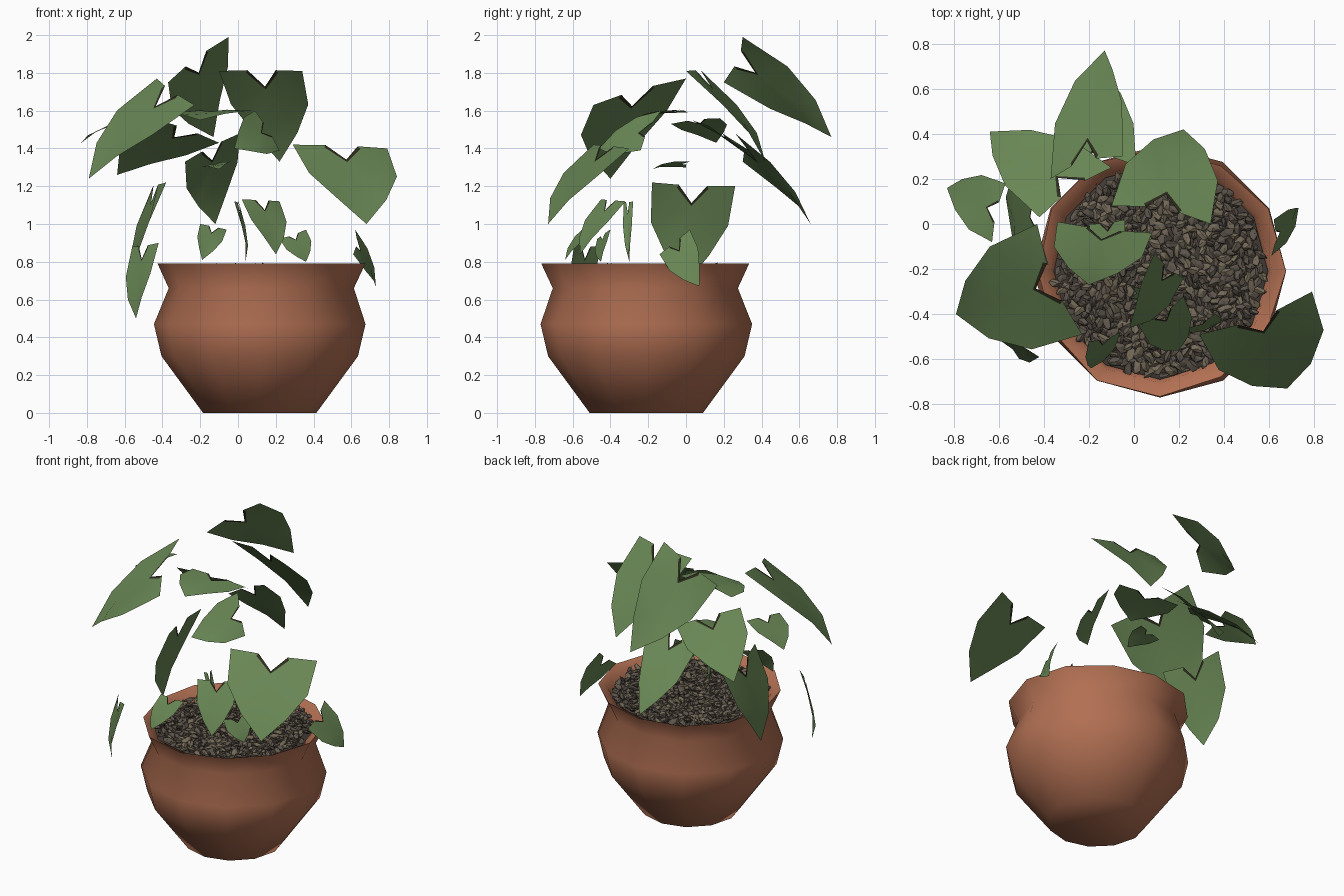
import bpy, bmesh, math, random
from mathutils import Vector, Matrix

if "Cube" in bpy.data.objects:
    bpy.data.objects.remove(bpy.data.objects["Cube"], do_unlink=True)
random.seed(4)


def material(name, rgb):
    m = bpy.data.materials.new(name)
    m.use_nodes = True
    color = (*rgb, 1)
    m.diffuse_color = color
    bsdf = m.node_tree.nodes["Principled BSDF"]
    bsdf.inputs["Base Color"].default_value = color
    bsdf.inputs["Roughness"].default_value = 0.8
    return m


TERRACOTTA = material("terracotta", (0.44, 0.16, 0.085))
GREEN = material("leaf green", (0.14, 0.24, 0.09))
EDGE = material("dark leaf edge", (0.025, 0.025, 0.012))
SOIL = material("dark soil", (0.055, 0.043, 0.036))
PEBBLE = material("brown pebble", (0.11, 0.09, 0.07))
PALE_PEBBLE = material("tan pebble", (0.17, 0.14, 0.095))
CENTER = Vector((0.115, -0.21, 0))


def finish(name, bm, mats, smooth=None):
    mesh = bpy.data.meshes.new(name)
    bm.to_mesh(mesh)
    bm.free()
    for mat in mats:
        mesh.materials.append(mat)
    ob = bpy.data.objects.new(name, mesh)
    bpy.context.collection.objects.link(ob)
    if smooth:
        bpy.ops.object.select_all(action="DESELECT")
        bpy.context.view_layer.objects.active = ob
        ob.select_set(True)
        bpy.ops.object.shade_smooth_by_angle(angle=math.radians(smooth))


# Pot: a low-sided lathe with a wavy rim and an inner lip
def make_pot(sides=12):
    profile = [(0.3, 0), (0.52, 0.3), (0.56, 0.47),
               (0.49, 0.66), (0.55, 0.79), (0.49, 0.76), (0.47, 0.68)]
    bm = bmesh.new()
    rings = []
    for i, (r, z) in enumerate(profile):
        ring = []
        for k in range(sides):
            a = math.tau * k / sides
            wave = 1 + (0.02 * math.sin(3 * a + 1) if i > 2 else 0)
            p = Vector((r * wave * math.cos(a), r * wave * math.sin(a), z))
            ring.append(bm.verts.new(CENTER + p))
        rings.append(ring)
    for low, high in zip(rings, rings[1:]):
        for k in range(sides):
            n = (k + 1) % sides
            bm.faces.new((low[k], low[n], high[n], high[k]))
    bm.faces.new(rings[0][::-1])
    finish("pot", bm, [TERRACOTTA], 58)


# Soil disc, slightly domed
def make_soil():
    bm = bmesh.new()
    bmesh.ops.create_cone(bm, cap_ends=True, segments=12, radius1=0.48,
                          radius2=0.3, depth=0.04,
                          matrix=Matrix.Translation(CENTER + Vector((0, 0, 0.73))))
    finish("soil", bm, [SOIL])


# Pebbles: angular chips scattered evenly over the soil, some paler
def make_pebbles(count=560):
    bm = bmesh.new()
    golden = math.pi * (3 - math.sqrt(5))
    for i in range(count):
        r = 0.46 * math.sqrt((i + 0.5) / count)
        a = golden * i
        spot = Vector((r * math.cos(a), r * math.sin(a), random.uniform(0.745, 0.77)))
        spin = Matrix.Rotation(random.uniform(0, math.tau), 4, "Z")
        tilt = Matrix.Rotation(random.uniform(-0.6, 0.6), 4, "X")
        size = random.uniform(0.7, 1.2)
        shape = Matrix.Diagonal((0.018 * size, 0.034 * size, 0.013 * size, 1))
        chip = bmesh.ops.create_icosphere(
            bm, subdivisions=1, radius=1,
            matrix=Matrix.Translation(CENTER + spot) @ spin @ tilt @ shape)
        pale = random.random() < 0.4
        for v in chip["verts"]:
            v.co += Vector([random.uniform(-0.005, 0.005) for _ in range(3)])
            for f in v.link_faces:
                f.material_index = int(pale)
    finish("pebbles", bm, [PEBBLE, PALE_PEBBLE])


# Heart-shaped leaf spanned by its tip and the two lobe corners
def make_leaf(name, tip, lobe_a, lobe_b, bulge=0.07):
    tip, lobe_a, lobe_b = Vector(tip), Vector(lobe_a), Vector(lobe_b)
    mid = (lobe_a + lobe_b) / 2
    along, side = tip - mid, (lobe_b - lobe_a) / 2
    up = along.cross(side).normalized()
    if up.z < 0:
        up.negate()
        side.negate()
    height = bulge * along.length
    bm = bmesh.new()

    def point(u, v, w):
        return bm.verts.new(mid + side * u + along * v + up * height * w)

    cut, notch = point(0, 0.2, 0.5), point(0, 0.23, 0.5)
    rib, end = point(0, 0.62, 0.9), point(0, 1, 0)
    for s in (-1, 1):
        lip, crown = point(0.34 * s, 0.02, 0.5), point(0.38 * s, 0.05, 0.5)
        corner, flank = point(s, 0, 0), point(0.93 * s, 0.42, 0.9)
        shoulder = point(0.52 * s, 0.74, 1)
        for loop in ((cut, lip, crown, notch), (notch, crown, flank),
                     (lip, corner, flank, crown),
                     (notch, flank, shoulder, rib), (rib, shoulder, end)):
            face = bm.faces.new(loop if s > 0 else loop[::-1])
            # dark rim inside the notch
            face.material_index = int(cut in loop)
    finish(name, bm, [GREEN, EDGE], 60)


make_pot()
make_soil()
make_pebbles()

# Upper canopy
make_leaf("top_back_leaf", (-0.13, 0.77, 1.46), (-0.05, 0.3, 1.99), (-0.37, 0.2, 1.75))
make_leaf("back_center_leaf", (0.22, 0.42, 1.33), (-0.1, 0.08, 1.81), (0.34, 0, 1.81))
make_leaf("front_left_leaf", (0.68, -0.73, 1), (0.29, -0.49, 1.42), (0.79, -0.3, 1.4))
make_leaf("front_right_leaf", (-0.79, -0.4, 1.24), (-0.43, 0, 1.77), (-0.23, -0.49, 1.63))
make_leaf("back_right_leaf", (-0.64, 0.41, 1.26), (-0.1, 0.25, 1.43), (-0.42, 0.03, 1.55))
make_leaf("far_right_leaf", (-0.83, 0.16, 1.43), (-0.57, 0.18, 1.56), (-0.63, -0.08, 1.53))
make_leaf("center_flat_leaf", (-0.2, -0.27, 1.55), (-0.34, 0.01, 1.59), (0.08, -0.04, 1.6))
make_leaf("center_front_leaf", (-0.02, -0.46, 1.4), (0.09, -0.13, 1.6), (0.22, -0.24, 1.39))
make_leaf("back_drooping_leaf", (-0.12, 0.66, 1), (-0.28, 0.3, 1.33), (0.01, 0.26, 1.48))

# Lower leaves and sprouts
make_leaf("low_right_leaf", (-0.55, 0, 0.69), (-0.38, -0.18, 1.22), (-0.45, 0.26, 1.2))
make_leaf("low_front_right_leaf", (-0.54, -0.55, 0.5), (-0.42, -0.59, 0.9), (-0.56, -0.45, 0.88))
make_leaf("low_left_leaf", (0.73, 0.07, 0.67), (0.61, -0.14, 0.84), (0.62, 0.02, 0.97))
make_leaf("front_sprout", (0.2, -0.56, 0.84), (0.02, -0.45, 1.13), (0.22, -0.32, 1.12))
make_leaf("small_right_sprout", (-0.19, -0.64, 0.81), (-0.2, -0.52, 1), (-0.06, -0.48, 0.97))
make_leaf("small_left_sprout", (0.36, -0.45, 0.8), (0.22, -0.47, 0.92), (0.36, -0.4, 0.97))
make_leaf("inner_flat_leaf", (-0.1, -0.18, 1.29), (-0.2, 0, 1.3), (-0.04, 0.02, 1.33))
make_leaf("thin_sprout", (0.04, -0.3, 0.8), (-0.02, -0.33, 1.12), (0, -0.28, 1.12))
